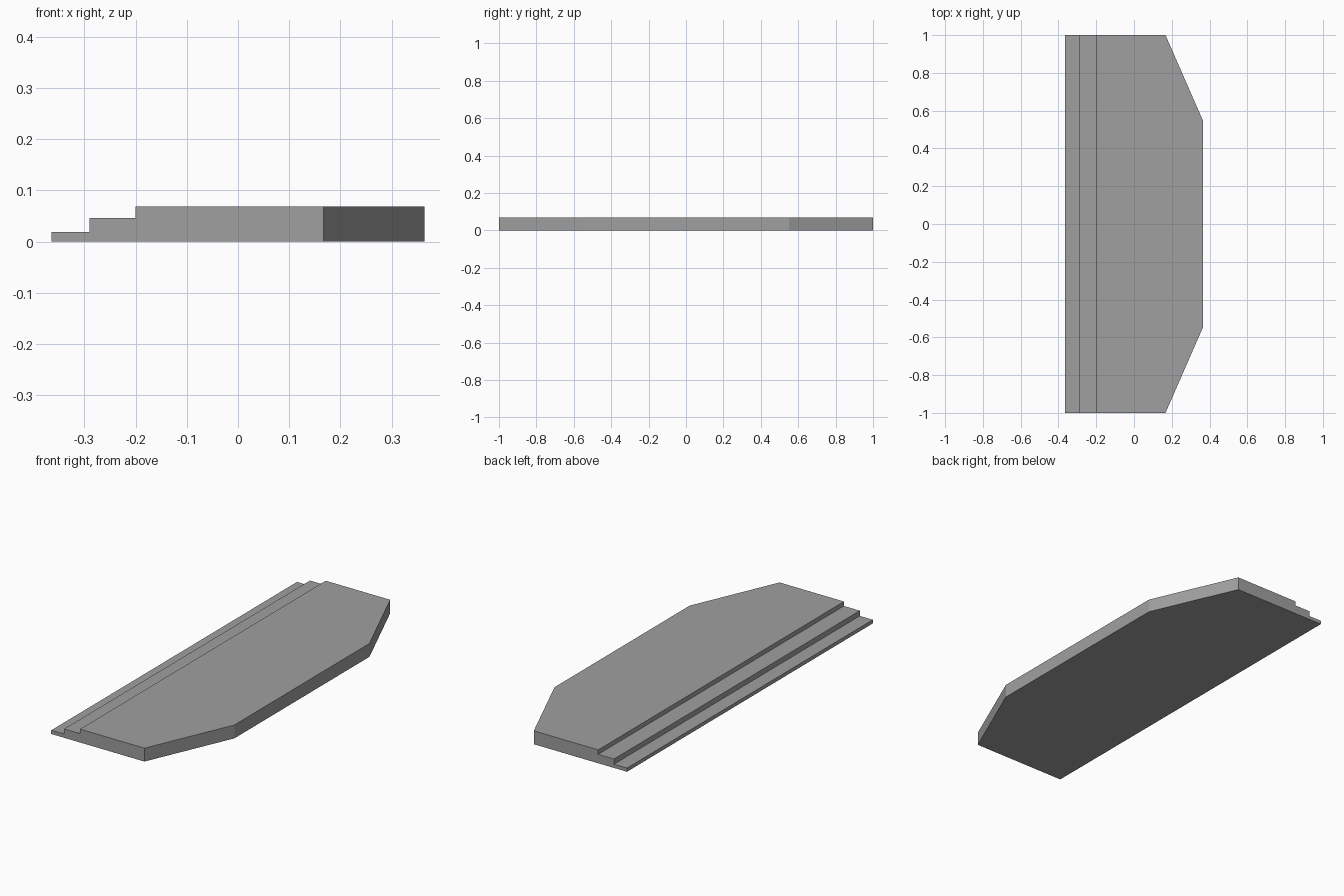
import bpy
import bmesh
from mathutils import Vector

cube = bpy.data.objects.get("Cube")
if cube:
    bpy.data.objects.remove(cube, do_unlink=True)

# Single grey material
grey = bpy.data.materials.new("plain_grey")
grey.use_nodes = True
colour = (0.35, 0.35, 0.35, 1)
grey.diffuse_color = colour
grey.node_tree.nodes["Principled BSDF"].inputs["Base Color"].default_value = colour

HALF_X, HALF_Y, TOP = 0.364, 1.0, 0.069
CORNER_X, CORNER_Y = 0.167, 0.55

# Stepped cross-section, extruded along the length
profile = [(-HALF_X, 0), (HALF_X, 0), (HALF_X, TOP), (-0.2, TOP),
           (-0.2, 0.046), (-0.29, 0.046), (-0.29, 0.019), (-HALF_X, 0.019)]
bm = bmesh.new()
end = bm.faces.new([bm.verts.new((x, -HALF_Y, z)) for x, z in profile])
extruded = bmesh.ops.extrude_face_region(bm, geom=[end])["geom"]
bmesh.ops.translate(bm, vec=(0, 2 * HALF_Y, 0),
                    verts=[v for v in extruded if isinstance(v, bmesh.types.BMVert)])

# Slice off the two corners on the left side
for side in (-1, 1):
    normal = Vector((HALF_Y - CORNER_Y, side * (HALF_X - CORNER_X), 0)).normalized()
    cut = bmesh.ops.bisect_plane(bm, geom=bm.verts[:] + bm.edges[:] + bm.faces[:],
                                 plane_co=(HALF_X, side * CORNER_Y, 0),
                                 plane_no=normal, clear_outer=True)["geom_cut"]
    bmesh.ops.holes_fill(bm, edges=[e for e in cut if isinstance(e, bmesh.types.BMEdge)])

bmesh.ops.recalc_face_normals(bm, faces=bm.faces[:])
mesh = bpy.data.meshes.new("stepped_platform")
bm.to_mesh(mesh)
bm.free()
mesh.materials.append(grey)
platform = bpy.data.objects.new("stepped_platform", mesh)
bpy.context.collection.objects.link(platform)
